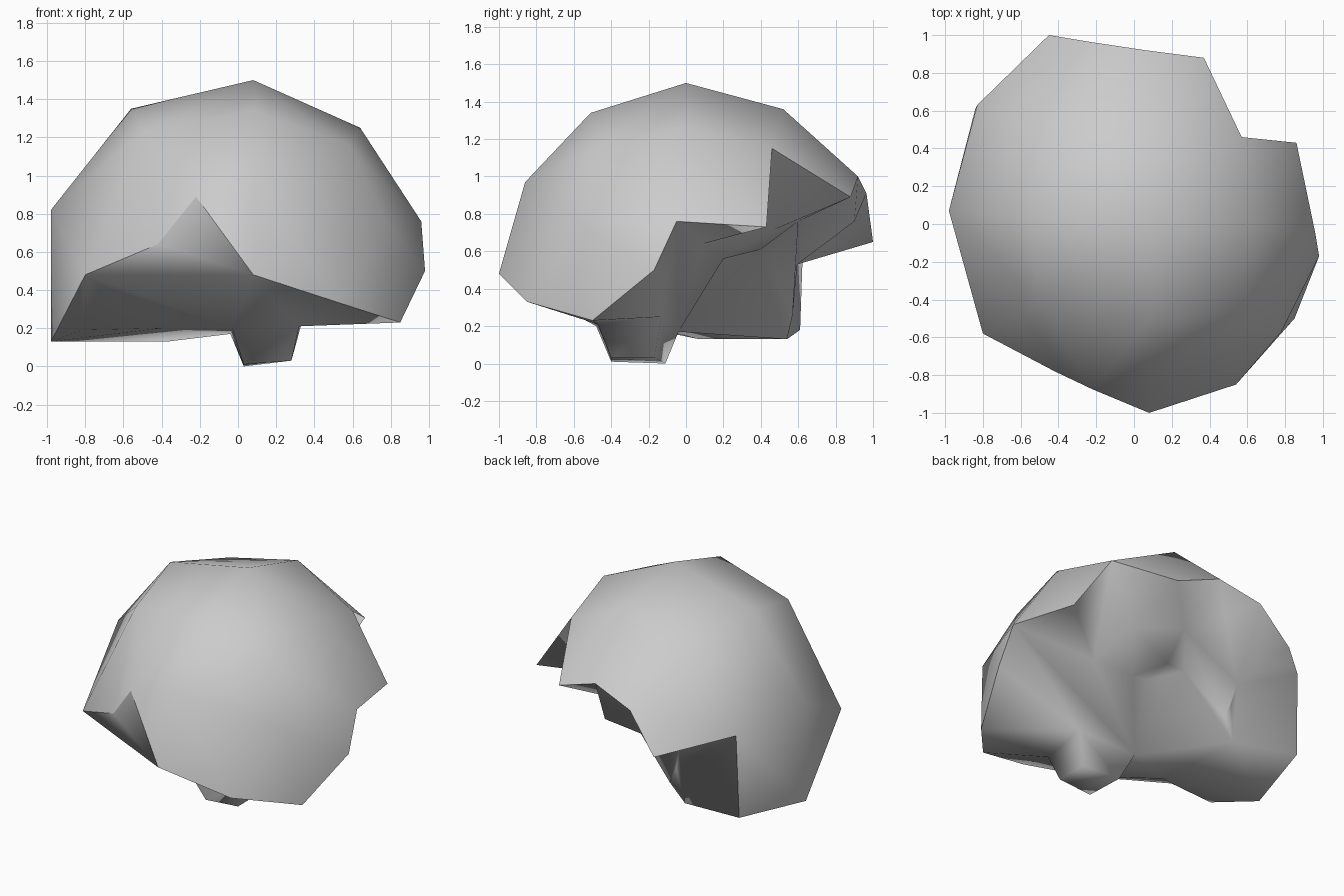
import bpy
from mathutils import Vector
from mathutils.geometry import delaunay_2d_cdt

# Ragged rim shared by the dome and the underside (counter-clockwise from above)
RIM = [(.85, -.5, .23), (.98, -.17, .5), (.96, -.05, .76), (.86, .43, .73),
       (.57, .46, 1.15), (.37, .88, .89), (.06, .92, 1.0), (-.24, .965, .91),
       (-.45, 1.0, .65), (-.83, .63, .76), (-.84, .61, .18), (-.98, .07, .13),
       (-.8, -.58, .48), (-.42, -.78, .64), (-.22, -.875, .89), (.08, -1.0, .48),
       (.54, -.85, .33)]

# Coarse grid of points on the dome
DOME = [(.08, 0, 1.5), (.64, 0, 1.25), (.1, .52, 1.36), (.09, -.51, 1.34),
        (-.56, .05, 1.35), (-.45, .55, 1.22), (-.5, -.42, 1.23), (.58, -.47, 1.16),
        (-.98, .07, .82), (.08, -.86, .97), (.78, -.57, .75), (-.48, .82, .88)]

# Stump, pocket, cleft and flat lobe of the underside
STUMP = [(.03, -.4, .01), (.28, -.4, .03), (.28, -.17, .03), (.03, -.11, .0),
         (-.03, -.48, .2), (.32, -.47, .21), (.34, -.13, .25), (-.04, -.04, .17)]
POCKET = [(.41, .09, .64), (.18, .2, .56), (.06, .4, .61), (.09, .6, .76),
          (.4, .48, .72), (0, .9, .76)]
LOBE = [(-.36, .595, .53), (-.325, .575, .38), (-.275, .57, .26), (-.37, .54, .13),
        (-.82, -.22, .19), (-.4, -.2, .2), (.02, .14, .62), (-.1, .38, .62)]

# Ridges that must stay edges: front wall, neck, pocket lip and cleft
RIDGES = [(12, 15), (13, 15), (21, 22), (22, 23), (23, 24), (21, 24), (24, 2),
          (24, 34), (31, 32), (32, 33), (33, 34), (31, 8), (31, 28), (34, 10)]


def skin(name, inner, ridges, project, flip):
    """Triangulate the inner points inside the rim, using a flat projection."""
    pts = RIM + inner
    flat = [Vector(project(*p)) for p in pts]
    _, _, faces, orig, _, _ = delaunay_2d_cdt(
        flat, ridges, [list(range(len(RIM)))], 1, 1e-5)
    faces = [[orig[i][0] for i in f] for f in faces]
    if flip:
        faces = [f[::-1] for f in faces]
    mesh = bpy.data.meshes.new(name)
    mesh.from_pydata(pts, [], faces)
    mesh.shade_smooth()
    obj = bpy.data.objects.new(name, mesh)
    bpy.context.collection.objects.link(obj)
    return obj


# Dome uses a stereographic projection, so the result follows the sphere
skin("dome", DOME, [], lambda x, y, z: (x / (z + .55), y / (z + .55)), False)
# Underside is projected straight down
skin("underside", STUMP + POCKET + LOBE, RIDGES, lambda x, y, z: (x, y), True)
